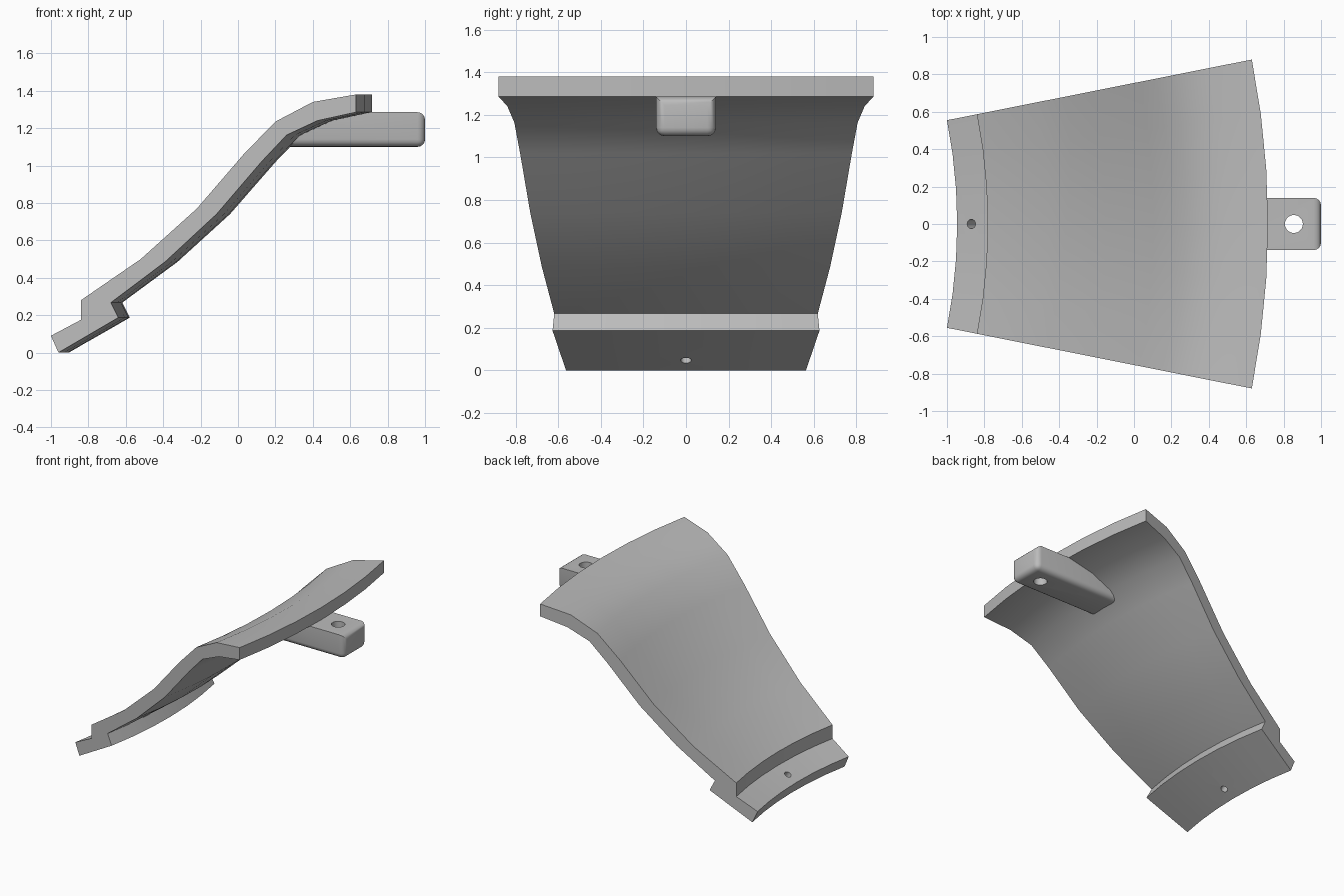
import bpy, bmesh, math
from mathutils import Vector, Matrix

cube = bpy.data.objects.get("Cube")
if cube:
    bpy.data.objects.remove(cube, do_unlink=True)

grey = bpy.data.materials.new("plain_grey")
grey.use_nodes = True
colour = (0.5, 0.5, 0.5, 1)
grey.diffuse_color = colour
grey.node_tree.nodes["Principled BSDF"].inputs["Base Color"].default_value = colour


def make_object(name, bm):
    bmesh.ops.recalc_face_normals(bm, faces=bm.faces)
    mesh = bpy.data.meshes.new(name)
    bm.to_mesh(mesh)
    bm.free()
    mesh.materials.append(grey)
    obj = bpy.data.objects.new(name, mesh)
    bpy.context.collection.objects.link(obj)
    return obj


def activate(obj):
    bpy.ops.object.select_all(action="DESELECT")
    obj.select_set(True)
    bpy.context.view_layer.objects.active = obj


def drill(obj, centre, axis, radius):
    bm = bmesh.new()
    bmesh.ops.create_cone(bm, cap_ends=True, segments=24,
                          radius1=radius, radius2=radius, depth=0.4)
    turn = Vector((0, 0, 1)).rotation_difference(Vector(axis)).to_matrix().to_4x4()
    bm.transform(Matrix.Translation(centre) @ turn)
    cutter = make_object("hole_cutter", bm)
    cutter.hide_render = True
    activate(obj)
    mod = obj.modifiers.new("hole", "BOOLEAN")
    mod.operation = "DIFFERENCE"
    mod.solver = "EXACT"
    mod.object = cutter
    bpy.ops.object.modifier_apply(modifier=mod.name)
    bpy.data.objects.remove(cutter, do_unlink=True)


def smooth(obj):
    activate(obj)
    bpy.ops.object.shade_smooth_by_angle(angle=math.radians(30))


# Curved panel: side-edge profile (x, z) swept about a distant vertical axis
AXIS_X = -3.79
HALF = math.radians(11.25)
STEPS = 6
upper = [(-1, .09), (-.84, .175), (-.84, .28), (-.52, .5), (-.22, .77),
         (.03, 1.06), (.2, 1.235), (.4, 1.34), (.63, 1.38)]
lower = [(.63, 1.285), (.425, 1.24), (.26, 1.163), (.125, 1.02), (-.115, .74),
         (-.39, .485), (-.68, .267), (-.64, .187), (-.96, 0)]
profile = [((x - AXIS_X) / math.cos(HALF), z) for x, z in upper + lower]

bm = bmesh.new()
rings = []
for i in range(STEPS + 1):
    a = HALF * (2 * i / STEPS - 1)
    rings.append([bm.verts.new((AXIS_X + r * math.cos(a), r * math.sin(a), z))
                  for r, z in profile])
count = len(profile)
for a, b in zip(rings, rings[1:]):
    for j in range(count):
        k = (j + 1) % count
        bm.faces.new((a[j], a[k], b[k], b[j]))
bm.faces.new(rings[0])
bm.faces.new(rings[-1])
panel = make_object("curved_panel", bm)

# Small fixing hole, square to the lower flange
drill(panel, (-.847, 0, .09), (-.5, 0, .866), .025)
smooth(panel)

# Mounting tab with its root slanted to stay inside the panel
bm = bmesh.new()
bmesh.ops.create_cube(bm, size=1)
for v in bm.verts:
    top = v.co.z > 0
    v.co = (1 if v.co.x > 0 else (.42 if top else .25),
            .14 * (1 if v.co.y > 0 else -1),
            1.285 if top else 1.1)
rounded = [e for e in bm.edges
           if all(v.co.x > .9 for v in e.verts)
           or (all(v.co.z < 1.2 for v in e.verts)
               and abs(e.verts[0].co.x - e.verts[1].co.x) > .1)]
bmesh.ops.bevel(bm, geom=rounded, offset=.04, segments=4, profile=.5,
                affect="EDGES")
tab = make_object("mounting_tab", bm)

# Bolt hole through the tab
drill(tab, (.855, 0, 1.19), (0, 0, 1), .048)
smooth(tab)
